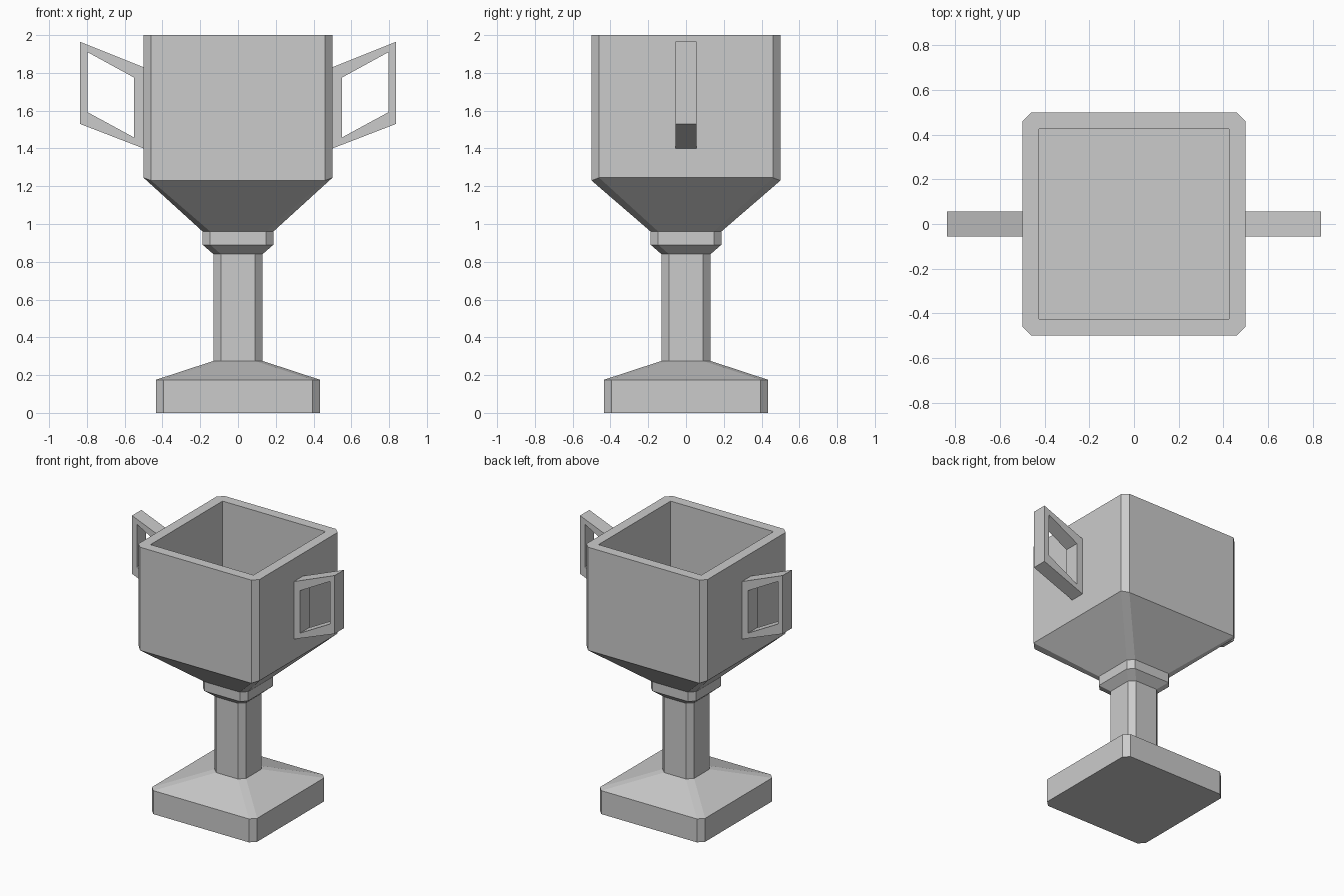
import bpy
import bmesh

if "Cube" in bpy.data.objects:
    bpy.data.objects.remove(bpy.data.objects["Cube"])


def make_object(name, bm):
    bmesh.ops.remove_doubles(bm, verts=bm.verts, dist=1e-5)
    bmesh.ops.recalc_face_normals(bm, faces=bm.faces)
    mesh = bpy.data.meshes.new(name)
    bm.to_mesh(mesh)
    bm.free()
    obj = bpy.data.objects.new(name, mesh)
    bpy.context.collection.objects.link(obj)
    return obj


def ring(bm, half, z, chamfer=0.04, side_lift=0.0):
    """Square ring with cut corners; side_lift raises the left and right edges."""
    a, b = half, half - chamfer
    pts = [(a, -b), (a, b), (b, a), (-b, a), (-a, b), (-a, -b), (-b, -a), (b, -a)]
    return [bm.verts.new((x, y, z + (side_lift if abs(x) > abs(y) else 0)))
            for x, y in pts]


def bridge(bm, lower, upper):
    n = len(lower)
    for i in range(n):
        j = (i + 1) % n
        bm.faces.new((lower[i], lower[j], upper[j], upper[i]))


def loft(name, sections, bottom=False):
    bm = bmesh.new()
    rings = [ring(bm, *s) for s in sections]
    for lower, upper in zip(rings, rings[1:]):
        bridge(bm, lower, upper)
    if bottom:
        bm.faces.new(rings[0])
    return make_object(name, bm)


# Foot, stem and collar
loft("foot", [(0.435, 0), (0.435, 0.175), (0.13, 0.275)], bottom=True)
loft("stem", [(0.13, 0.275), (0.13, 0.84)])
loft("collar", [(0.13, 0.84), (0.187, 0.89), (0.187, 0.96)])

# Bowl: flared outside, square straight-walled cavity
bm = bmesh.new()
rings = [ring(bm, 0.187, 0.96), ring(bm, 0.5, 1.23, 0.04, 0.015), ring(bm, 0.5, 2.0),
         ring(bm, 0.425, 2.0, 0), ring(bm, 0.425, 1.28, 0)]
for lower, upper in zip(rings, rings[1:]):
    bridge(bm, lower, upper)
bm.faces.new(rings[-1])
bmesh.ops.dissolve_degenerate(bm, dist=1e-5, edges=bm.edges)
make_object("bowl", bm)

# Handles: slanted frames on both sides
OUTER = [(0.5, 1.40), (0.837, 1.53), (0.837, 1.965), (0.5, 1.83)]
INNER = [(0.55, 1.458), (0.797, 1.592), (0.797, 1.91), (0.55, 1.775)]
for name, side in (("right_handle", 1), ("left_handle", -1)):
    bm = bmesh.new()
    loops = [[bm.verts.new((side * x, y, z)) for x, z in pts]
             for pts, y in ((OUTER, -0.055), (OUTER, 0.055), (INNER, 0.055), (INNER, -0.055))]
    for i in range(4):
        bridge(bm, loops[i], loops[(i + 1) % 4])
    make_object(name, bm)
